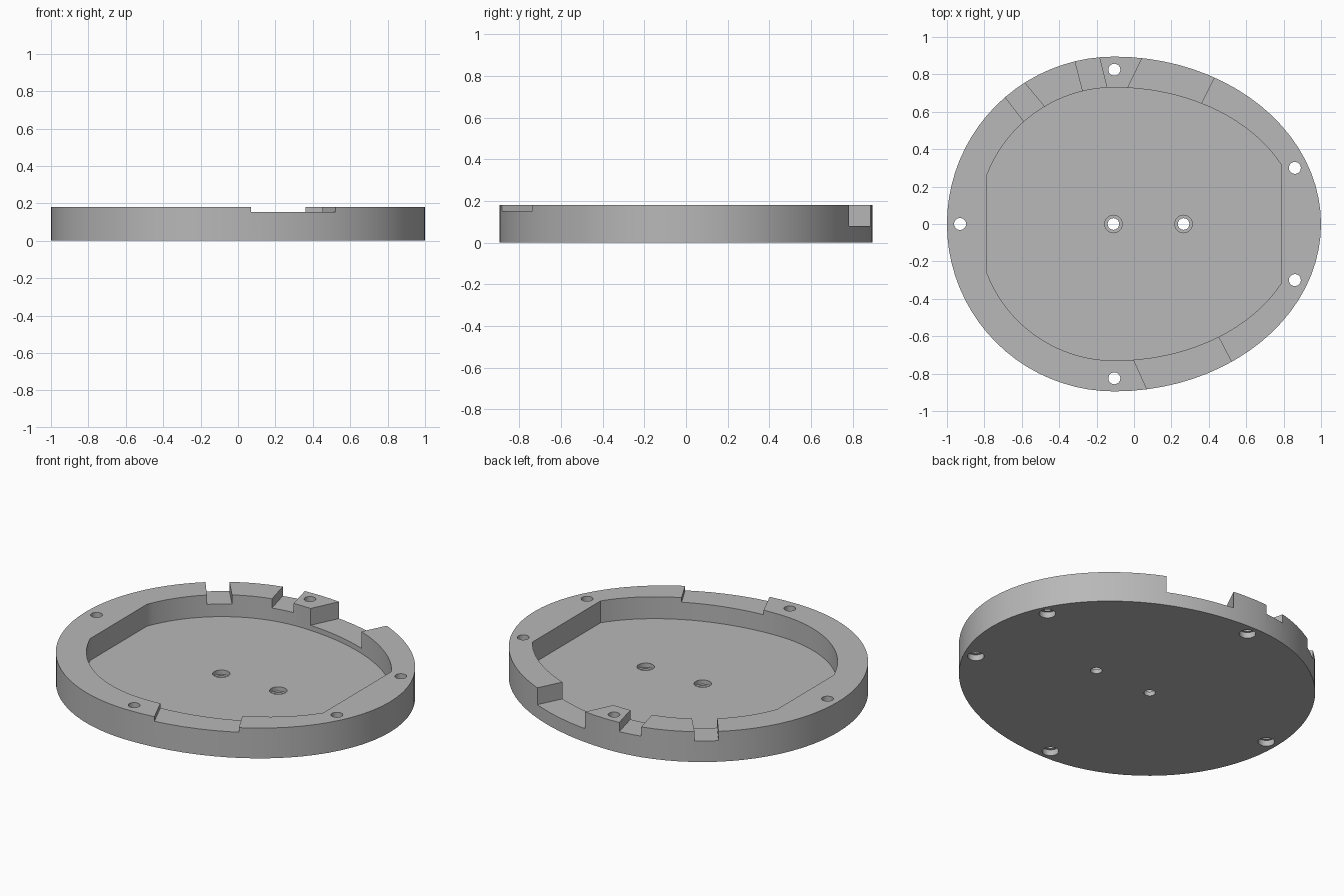
import bpy
import math
from mathutils import Vector

if "Cube" in bpy.data.objects:
    bpy.data.objects.remove(bpy.data.objects["Cube"], do_unlink=True)

HEIGHT = 0.18
FLOOR = 0.05
CENTRE_X = -0.105

grey = bpy.data.materials.new("plain grey")
grey.use_nodes = True
grey.diffuse_color = (0.48, 0.48, 0.48, 1)
grey.node_tree.nodes["Principled BSDF"].inputs["Base Color"].default_value = (0.48, 0.48, 0.48, 1)


def prism(name, outline, z0, z1):
    """Upright prism over a counter-clockwise outline."""
    n = len(outline)
    verts = [(x, y, z) for z in (z0, z1) for x, y in outline]
    faces = [tuple(reversed(range(n))), tuple(range(n, 2 * n))]
    faces += [(i, (i + 1) % n, (i + 1) % n + n, i + n) for i in range(n)]
    mesh = bpy.data.meshes.new(name)
    mesh.from_pydata(verts, [], faces)
    mesh.materials.append(grey)
    obj = bpy.data.objects.new(name, mesh)
    bpy.context.collection.objects.link(obj)
    return obj


def egg(left, right, depth, flat=None, steps=80):
    """Half circle on the left, longer half ellipse on the right, optional flat ends."""
    points = []
    angles = [2 * math.pi * i / steps for i in range(steps)]
    if flat:
        a = math.acos((flat - CENTRE_X) / right)
        b = math.acos((-flat - CENTRE_X) / left)
        half = steps // 2
        top = [a + (b - a) * i / half for i in range(half + 1)]
        angles = top + [2 * math.pi - t for t in reversed(top)]
    for t in angles:
        c = math.cos(t)
        points.append((CENTRE_X + c * (right if c > 0 else left), depth * math.sin(t)))
    return points


def circle(x, y, r, steps=24):
    return [(x + r * math.cos(2 * math.pi * i / steps),
             y + r * math.sin(2 * math.pi * i / steps)) for i in range(steps)]


def notch_outline(outer_a, inner_a, outer_b, inner_b):
    """Four-sided gap across the rim, lengthened past both of its edges."""
    points = []
    for outer, inner in ((outer_a, inner_a), (outer_b, inner_b)):
        o, i = Vector(outer), Vector(inner)
        d = (o - i).normalized()
        pair = [i - d * 0.05, o + d * 0.15]
        points += pair if not points else reversed(pair)
    area = sum(p.x * q.y - q.x * p.y for p, q in zip(points, points[1:] + points[:1]))
    return [tuple(p) for p in (points if area > 0 else reversed(points))]


# Solid body
body = prism("base_tray", egg(0.895, 1.105, 0.895), 0, HEIGHT)

# Cavity
cutters = [prism("cavity_cutter", egg(0.73, 0.99, 0.73, flat=0.785), FLOOR, 0.3)]

# Rim notches: two corners on each side, then sill height
notches = [
    ((0.07, -0.885), (0.0, -0.73), (0.52, -0.735), (0.45, -0.60), 0.153),
    ((0.045, 0.89), (-0.03, 0.735), (0.43, 0.785), (0.36, 0.645), 0.08),
    ((-0.315, 0.87), (-0.275, 0.715), (-0.185, 0.89), (-0.145, 0.73), 0.125),
    ((-0.69, 0.68), (-0.59, 0.55), (-0.585, 0.755), (-0.485, 0.635), 0.125),
]
for *corners, sill in notches:
    cutters.append(prism("notch_cutter", notch_outline(*corners), sill, 0.3))

# Rim holes, widened from below
for x, y in ((-0.93, 0), (0.86, 0.30), (0.86, -0.30), (CENTRE_X, 0.825), (CENTRE_X, -0.825)):
    cutters.append(prism("rim_hole_cutter", circle(x, y, 0.032), -0.1, 0.3))
    cutters.append(prism("rim_recess_cutter", circle(x, y, 0.045), -0.1, 0.035))

# Floor holes, widened from above
for x in (-0.11, 0.265):
    cutters.append(prism("floor_hole_cutter", circle(x, 0, 0.031), -0.1, 0.3))
    cutters.append(prism("floor_recess_cutter", circle(x, 0, 0.047), 0.025, 0.3))

# Cut everything out of the body, then discard the cutters
bpy.ops.object.select_all(action="DESELECT")
body.select_set(True)
bpy.context.view_layer.objects.active = body
for cutter in cutters:
    cutter.hide_render = True
    mod = body.modifiers.new("cut", "BOOLEAN")
    mod.operation = "DIFFERENCE"
    mod.solver = "EXACT"
    mod.object = cutter
    bpy.ops.object.modifier_apply(modifier=mod.name)
    bpy.data.objects.remove(cutter, do_unlink=True)

bpy.ops.object.shade_smooth_by_angle(angle=math.radians(25))
